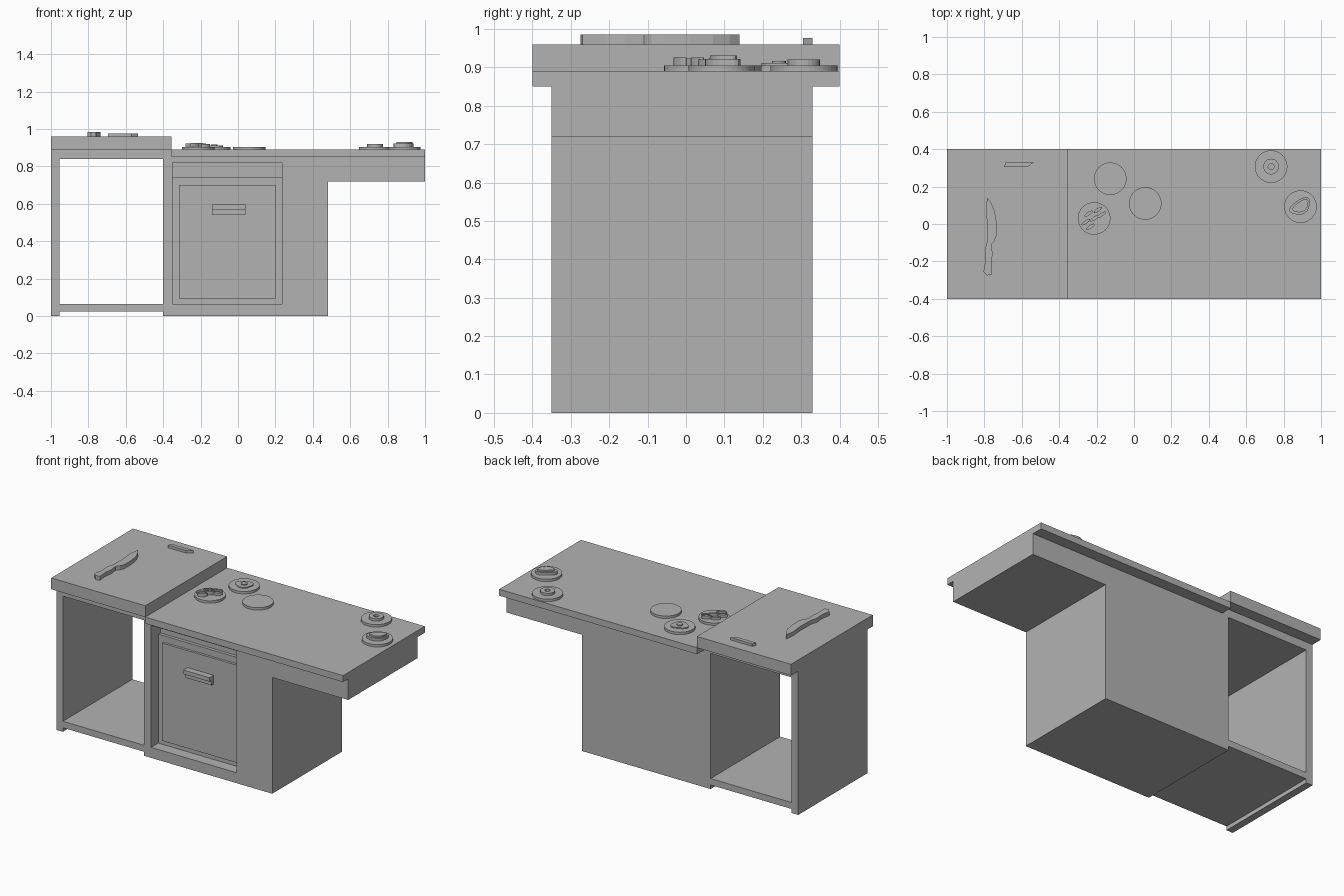
import bpy, bmesh, math

cube = bpy.data.objects.get("Cube")
if cube:
    bpy.data.objects.remove(cube, do_unlink=True)

grey = bpy.data.materials.new("plain_grey")
grey.use_nodes = True
grey.diffuse_color = (0.45, 0.45, 0.45, 1)
grey.node_tree.nodes["Principled BSDF"].inputs["Base Color"].default_value = (0.45, 0.45, 0.45, 1)


def prism(name, points, low, high, along_y=False):
    """Extrude an outline upwards (x, y) or backwards (x, z)."""
    bm = bmesh.new()
    place = (lambda a, b: (a, low, b)) if along_y else (lambda a, b: (a, b, low))
    face = bm.faces.new([bm.verts.new(place(a, b)) for a, b in points])
    out = bmesh.ops.extrude_face_region(bm, geom=[face])
    verts = [g for g in out["geom"] if isinstance(g, bmesh.types.BMVert)]
    step = (0, high - low, 0) if along_y else (0, 0, high - low)
    bmesh.ops.translate(bm, verts=verts, vec=step)
    bmesh.ops.recalc_face_normals(bm, faces=bm.faces)
    mesh = bpy.data.meshes.new(name)
    bm.to_mesh(mesh)
    bm.free()
    mesh.materials.append(grey)
    obj = bpy.data.objects.new(name, mesh)
    bpy.context.collection.objects.link(obj)
    return obj


def box(name, x0, x1, y0, y1, z0, z1):
    return prism(name, [(x0, y0), (x1, y0), (x1, y1), (x0, y1)], z0, z1)


def oval(cx, cy, rx, ry, turn=0, sides=24, wave=0):
    """Points of a turned ellipse with an optional wavy rim."""
    pts = []
    for i in range(sides):
        a = math.tau * i / sides
        r = 1 + wave * math.sin(3 * a)
        u, v = r * rx * math.cos(a), r * ry * math.sin(a)
        pts.append((cx + u * math.cos(turn) - v * math.sin(turn),
                    cy + u * math.sin(turn) + v * math.cos(turn)))
    return pts


def cut(target, cutter):
    """Subtract the cutter from the target and discard it."""
    mod = target.modifiers.new("cut", 'BOOLEAN')
    mod.operation = 'DIFFERENCE'
    mod.solver = 'EXACT'
    mod.object = cutter
    cutter.hide_render = True
    bpy.context.view_layer.update()
    graph = bpy.context.evaluated_depsgraph_get()
    result = bpy.data.meshes.new_from_object(target.evaluated_get(graph))
    target.modifiers.clear()
    target.data = result
    bpy.data.objects.remove(cutter, do_unlink=True)


# Cabinet carcass: open bay, oven block and overhanging end
FRONT, BACK = -0.35, 0.33
cabinet = prism("cabinet", [
    (-1, 0), (-0.955, 0), (-0.955, 0.025), (-0.4, 0.025), (-0.4, 0), (0.48, 0),
    (0.48, 0.72), (1, 0.72), (1, 0.85), (-0.355, 0.85), (-0.355, 0.89), (-1, 0.89),
], FRONT, BACK, along_y=True)
cut(cabinet, box("bay_cutter", -0.955, -0.4, -1, 1, 0.065, 0.84))
cut(cabinet, box("oven_cutter", -0.35, 0.235, -1, FRONT + 0.07, 0.065, 0.82))
cut(cabinet, box("control_cutter", -0.35, 0.235, -1, FRONT + 0.09, 0.74, 0.82))

# Worktops
box("low_worktop", -0.355, 1, -0.4, 0.4, 0.85, 0.89)
box("high_worktop", -1, -0.355, -0.4, 0.4, 0.89, 0.96)

# Oven door and handle
box("oven_door", -0.315, 0.2, FRONT + 0.055, FRONT + 0.075, 0.095, 0.7)
box("handle_lip", -0.14, 0.04, FRONT + 0.015, FRONT + 0.06, 0.57, 0.595)
box("handle_base", -0.14, 0.04, FRONT + 0.035, FRONT + 0.06, 0.54, 0.57)

# Plates
plates = {"sausage": (-0.213, 0.03), "egg": (-0.127, 0.242), "empty": (0.06, 0.11),
          "ring": (0.733, 0.307), "steak": (0.89, 0.093)}
for name, (x, y) in plates.items():
    prism(name + "_plate", oval(x, y, 0.087, 0.087, sides=40), 0.89, 0.905)

# Sausages in two staggered rows
for i, (dx, dy) in enumerate([(-0.03, 0.025), (0.02, 0.045), (0, 0), (0.04, 0.02),
                              (-0.045, -0.02), (-0.02, -0.045)]):
    x, y = plates["sausage"]
    prism("sausage_%d" % i, oval(x + dx, y + dy, 0.027, 0.009, 0.6, 12), 0.9, 0.92 + 0.003 * (i % 3))

# Fried egg
x, y = plates["egg"]
prism("egg_white", oval(x, y, 0.05, 0.042, 0.4, wave=0.1), 0.9, 0.911)
prism("egg_yolk", oval(x, y, 0.018, 0.018, sides=16), 0.905, 0.917)

# Ring with a hole
x, y = plates["ring"]
ring = prism("ring_food", oval(x, y, 0.042, 0.042), 0.9, 0.92)
cut(ring, prism("ring_cutter", oval(x, y, 0.016, 0.016, sides=16), 0.906, 1))

# Steak in two layers
x, y = plates["steak"]
prism("steak", oval(x, y, 0.06, 0.038, 0.6, wave=0.1), 0.9, 0.922)
prism("steak_top", oval(x + 0.003, y + 0.002, 0.047, 0.027, 0.6, wave=0.1), 0.915, 0.931)

# Knife and its small companion on the high worktop
prism("knife", [
    (-0.785, 0.14), (-0.765, 0.115), (-0.745, 0.07), (-0.735, 0.01), (-0.734, -0.055),
    (-0.745, -0.09), (-0.762, -0.11), (-0.756, -0.16), (-0.763, -0.21), (-0.758, -0.27),
    (-0.785, -0.275), (-0.805, -0.255), (-0.795, -0.2), (-0.798, -0.14), (-0.787, -0.1),
    (-0.785, 0), (-0.792, 0.08),
], 0.96, 0.985)
prism("sharpening_bar", [(-0.695, 0.305), (-0.57, 0.305), (-0.535, 0.33), (-0.685, 0.33)], 0.96, 0.976)
